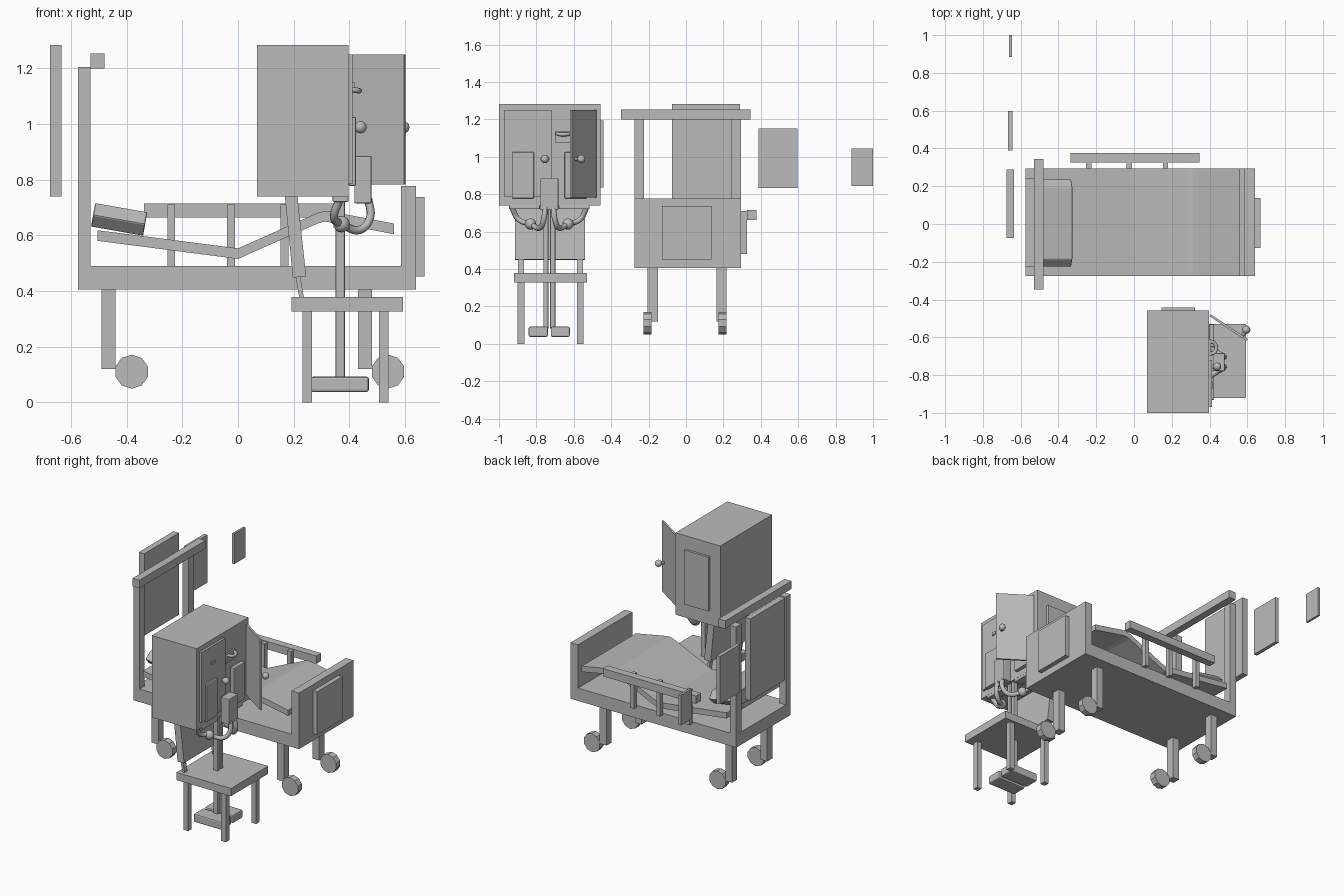
import bpy, bmesh, math
from mathutils import Vector, Matrix

cube = bpy.data.objects.get("Cube")
if cube:
    bpy.data.objects.remove(cube, do_unlink=True)

grey = bpy.data.materials.new("plain_grey")
grey.use_nodes = True
grey.diffuse_color = (0.5, 0.5, 0.5, 1)
grey.node_tree.nodes["Principled BSDF"].inputs["Base Color"].default_value = (0.5, 0.5, 0.5, 1)


def finish(name, bm, bevel=0, segments=2):
    bmesh.ops.recalc_face_normals(bm, faces=bm.faces)
    mesh = bpy.data.meshes.new(name)
    bm.to_mesh(mesh)
    bm.free()
    mesh.materials.append(grey)
    ob = bpy.data.objects.new(name, mesh)
    bpy.context.collection.objects.link(ob)
    if bevel:
        mod = ob.modifiers.new("Bevel", "BEVEL")
        mod.width, mod.segments = bevel, segments
    return ob


def box(name, x, y, z, bevel=0):
    """Box from (low, high) pairs along each axis."""
    bm = bmesh.new()
    bmesh.ops.create_cube(bm, size=1)
    for v in bm.verts:
        v.co = [(a + b) / 2 + c * (b - a) for (a, b), c in zip((x, y, z), v.co)]
    return finish(name, bm, bevel)


def prism(name, profile, y):
    """Extrude an x-z profile between two y values."""
    bm = bmesh.new()
    face = bm.faces.new([bm.verts.new((px, y[0], pz)) for px, pz in profile])
    new = bmesh.ops.extrude_face_region(bm, geom=[face])["geom"]
    bmesh.ops.translate(bm, vec=(0, y[1] - y[0], 0),
                        verts=[v for v in new if isinstance(v, bmesh.types.BMVert)])
    return finish(name, bm)


def knob(name, centre, direction):
    """Round knob on a short stem."""
    centre, direction = Vector(centre), Vector(direction)
    bm = bmesh.new()
    bmesh.ops.create_uvsphere(bm, u_segments=12, v_segments=8, radius=0.022,
                              matrix=Matrix.Translation(centre))
    turn = direction.to_track_quat("Z", "Y").to_matrix().to_4x4()
    bmesh.ops.create_cone(bm, cap_ends=True, segments=10, radius1=0.01, radius2=0.01, depth=0.04,
                          matrix=Matrix.Translation(centre - direction * 0.02) @ turn)
    return finish(name, bm)


def tube(name, points, radius):
    """Round tube through a few points."""
    curve = bpy.data.curves.new(name, "CURVE")
    curve.dimensions = "3D"
    curve.bevel_depth, curve.bevel_resolution = radius, 2
    curve.resolution_u = 5
    curve.use_fill_caps = True
    spline = curve.splines.new("BEZIER")
    spline.bezier_points.add(len(points) - 1)
    for bp, p in zip(spline.bezier_points, points):
        bp.co = p
        bp.handle_left_type = bp.handle_right_type = "AUTO"
    curve.materials.append(grey)
    bpy.context.collection.objects.link(bpy.data.objects.new(name, curve))


# Bed frame and boards
BED = (-0.275, 0.295)
box("bed_frame", (-0.575, 0.64), BED, (0.405, 0.49))
box("footboard", (0.585, 0.64), BED, (0.49, 0.777))
box("footboard_panel", (0.64, 0.67), (-0.127, 0.137), (0.452, 0.737))
for side, y in (("right", (-0.275, -0.225)), ("left", (0.24, 0.295))):
    box(side + "_head_post", (-0.575, -0.53), y, (0.49, 1.205))
box("head_beam", (-0.53, -0.48), (-0.347, 0.345), (1.2, 1.253))

# Bent mattress
top = [(-0.505, 0.618), (0, 0.553), (0.285, 0.68), (0.31, 0.687), (0.345, 0.683), (0.56, 0.642)]
prism("mattress", top + [(x, z - 0.038) for x, z in reversed(top)], BED)

# Tilted pillow, chamfered along its length
bm = bmesh.new()
bmesh.ops.create_cube(bm, size=1)
bmesh.ops.scale(bm, vec=(0.19, 0.46, 0.085), verts=bm.verts)
long_edges = [e for e in bm.edges if abs(e.verts[0].co.x - e.verts[1].co.x) > 0.1]
bmesh.ops.bevel(bm, geom=long_edges, offset=0.04, segments=1, affect="EDGES")
pillow = finish("pillow", bm, 0.008, 1)
pillow.location = (-0.427, 0.005, 0.657)
pillow.rotation_euler.y = math.radians(10)

# Side rail
box("side_rail", (-0.337, 0.347), (0.325, 0.376), (0.663, 0.715))
for i, x in enumerate((-0.24, -0.025, 0.167)):
    box(f"rail_post_{i + 1}", (x - 0.014, x + 0.014), (0.295, 0.326), (0.48, 0.71))

# Bed legs and wheels
for end, x in (("head", -0.465), ("foot", 0.456)):
    for side, leg_y, wheel_y in (("right", -0.178, -0.205), ("left", 0.19, 0.196)):
        box(f"{end}_{side}_bed_leg", (x - 0.025, x + 0.025),
            (leg_y - 0.027, leg_y + 0.027), (0.12, 0.41))
        bm = bmesh.new()
        bmesh.ops.create_cone(bm, cap_ends=True, segments=10, radius1=0.061, radius2=0.061, depth=0.042)
        wheel = finish(f"{end}_{side}_wheel", bm)
        wheel.rotation_euler.x = math.pi / 2
        wheel.location = (x + 0.083, wheel_y, 0.11)

# Wall panels
box("large_wall_panel", (-0.675, -0.635), (-0.075, 0.288), (0.74, 1.283))
box("medium_wall_panel", (-0.667, -0.643), (0.388, 0.597), (0.833, 1.15))
box("small_wall_panel", (-0.662, -0.647), (0.885, 1.0), (0.845, 1.045))

# Chair
box("chair_seat", (0.193, 0.593), (-0.92, -0.53), (0.327, 0.378))
for x_name, x in (("back", 0.248), ("front", 0.524)):
    for y_name, y in (("right", -0.882), ("left", -0.566)):
        box(f"{x_name}_{y_name}_chair_leg", (x - 0.017, x + 0.017), (y - 0.018, y + 0.018), (0, 0.33))
prism("chair_back", [(0.168, 0.745), (0.213, 0.745), (0.245, 0.452), (0.197, 0.448)], (-0.915, -0.54))
for side, y in (("right", -0.882), ("left", -0.567)):
    prism(side + "_back_support", [(0.206, 0.455), (0.223, 0.455), (0.237, 0.375), (0.22, 0.375)],
          (y - 0.015, y + 0.015))

# Cabinet body with its side plate and closed door
box("cabinet", (0.068, 0.397), (-1.0, -0.457), (0.74, 1.283))
box("cabinet_side_plate", (0.145, 0.322), (-0.457, -0.441), (0.835, 1.195))
box("closed_door", (0.397, 0.412), (-0.97, -0.72), (0.785, 1.25))
box("door_label", (0.412, 0.418), (-0.87, -0.835), (1.13, 1.15))
knob("closed_door_knob", (0.44, -0.755, 0.988), (1, 0, 0))

# Open door, swung out on its hinge
door = box("open_door", (0, 0.236), (-0.006, 0.006), (0.783, 1.25))
door_knob = knob("open_door_knob", (0.202, 0.042, 0.988), (0, 1, 0))
for ob in (door, door_knob):
    ob.location = (0.403, -0.483, 0)
    ob.rotation_euler.z = math.atan2(-0.13, 0.195)

# Hook inside the cabinet opening
box("hook_plate", (0.397, 0.408), (-0.70, -0.61), (1.075, 1.135))
tube("hook", [(0.4, -0.69, 1.125), (0.43, -0.675, 1.12), (0.43, -0.635, 1.12), (0.4, -0.62, 1.125)], 0.01)

# Figure: centre box, paired panels, arms, legs and feet
MID = -0.731
box("centre_box", (0.418, 0.48), (-0.779, -0.683), (0.715, 0.885), 0.005)
for side, s in (("right", -1), ("left", 1)):
    def span(a, b):
        return tuple(sorted((MID + s * a, MID + s * b)))
    box(side + "_front_panel", (0.397, 0.424), span(0.082, 0.2), (0.777, 1.025), 0.005)
    box(side + "_shoulder", (0.34, 0.397), span(0.05, 0.215), (0.72, 0.742), 0.004)
    path = [(0.365, 0.2, 0.73), (0.345, 0.165, 0.665), (0.375, 0.1, 0.64),
            (0.44, 0.05, 0.62), (0.475, 0.03, 0.665), (0.468, 0.022, 0.73)]
    tube(side + "_arm", [(x, MID + s * y, z) for x, y, z in path], 0.015)
    bm = bmesh.new()
    bmesh.ops.create_uvsphere(bm, u_segments=12, v_segments=8, radius=0.03)
    elbow = finish(side + "_elbow", bm)
    elbow.location = (0.372, MID + s * 0.1, 0.64)
    box(side + "_leg", (0.35, 0.384), span(0.004, 0.032), (0.08, 0.745), 0.006)
    box(side + "_foot", (0.262, 0.47), span(0.008, 0.11), (0.037, 0.092), 0.008)

# Smooth shading on the rounded parts
for ob in bpy.data.objects:
    if ob.type == "MESH" and ("knob" in ob.name or "elbow" in ob.name):
        ob.data.shade_smooth()
